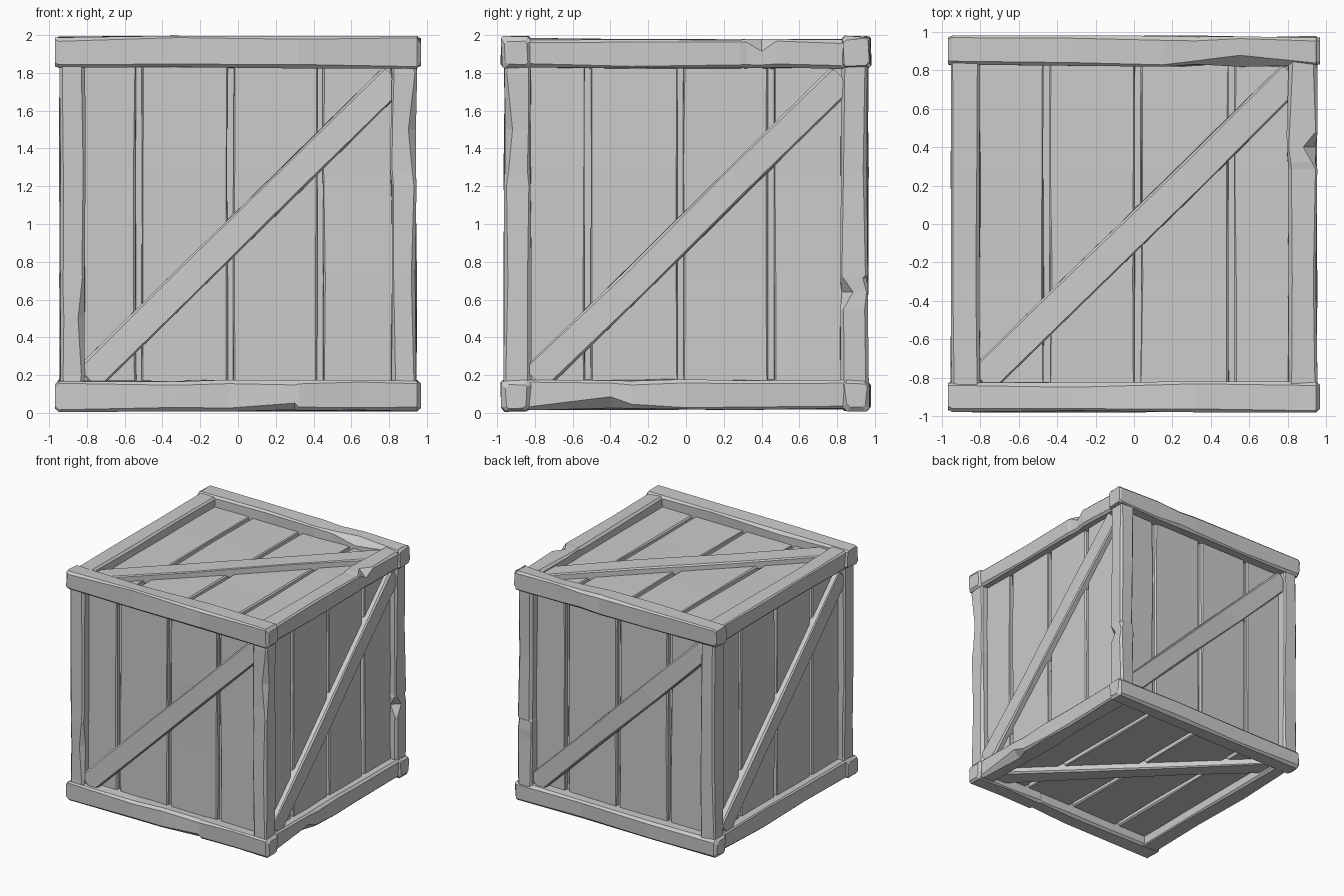
import bpy, bmesh, random
from mathutils import Matrix, Vector

if "Cube" in bpy.data.objects:
    bpy.data.objects.remove(bpy.data.objects["Cube"])

random.seed(7)
LIFT = Matrix.Translation((0, 0, 1))      # the crate is designed around its centre

wood = bpy.data.materials.new("plain_grey_wood")
wood.diffuse_color = (0.6, 0.6, 0.6, 1)
wood.use_nodes = True
wood.node_tree.nodes["Principled BSDF"].inputs["Base Color"].default_value = wood.diffuse_color


def timber(name, matrix, xs, ys, zs, chamfer=(0.008, 0.022), wobble=0.006, end=0.014, chips=(), cuts=2):
    """Hewn timber along local X. chips: (position, corner, size, half width)."""
    x0, x1 = xs
    stations = {x0, x0 + end, x1 - end, x1}
    stations |= {x0 + (x1 - x0) * (i + 1) / (cuts + 1) for i in range(cuts)}
    for t, _, _, w in chips:
        stations |= {t - w, t, t + w}
    bm = bmesh.new()
    rings = []
    for x in sorted(s for s in stations if x0 <= s <= x1):
        inset = end * random.uniform(0.4, 1) if x in (x0, x1) else 0
        dents = {c: s for t, c, s, _ in chips if abs(t - x) < 1e-6}
        ring = []
        for c, (sy, sz) in enumerate(((0, 0), (1, 0), (1, 1), (0, 1))):
            dy, dz = (1 - 2 * sy), (1 - 2 * sz)          # directions into the timber
            y = ys[sy] + dy * inset + random.uniform(-wobble, wobble)
            z = zs[sz] + dz * inset + random.uniform(-wobble, wobble)
            k = dents.get(c, random.uniform(*chamfer))
            pair = [(y, z + dz * k), (y + dy * k, z)]
            if c % 2:
                pair.reverse()
            ring += [bm.verts.new((x, *p)) for p in pair]
        rings.append(ring)
    for a, b in zip(rings, rings[1:]):
        for i in range(8):
            j = (i + 1) % 8
            bm.faces.new((a[i], a[j], b[j], b[i]))
    bm.faces.new(rings[0])
    bm.faces.new(rings[-1])
    bm.transform(LIFT @ matrix)
    bmesh.ops.recalc_face_normals(bm, faces=bm.faces)
    mesh = bpy.data.meshes.new(name)
    bm.to_mesh(mesh)
    bm.free()
    mesh.materials.append(wood)
    obj = bpy.data.objects.new(name, mesh)
    bpy.context.collection.objects.link(obj)
    return obj


def basis(u, v, n):
    return Matrix((u, v, n)).transposed().to_4x4()


def span(sign, lo, hi):
    return (lo, hi) if sign > 0 else (-hi, -lo)


X, Y, Z = Vector((1, 0, 0)), Vector((0, 1, 0)), Vector((0, 0, 1))
ALONG_X, ALONG_Y, ALONG_Z = basis(X, Y, Z), basis(Y, Z, X), basis(Z, X, Y)
side = {1: {"x": "right", "y": "back", "z": "top"}, -1: {"x": "left", "y": "front", "z": "bottom"}}

# chipped and split spots on single timbers
rail_chips = {(1, 1): [(0.55, 3, 0.06, 0.4)], (-1, -1): [(0.3, 0, 0.035, 0.35)]}
cross_chips = {(1, 1): [(0.40, 2, 0.065, 0.08)], (1, -1): [(-0.4, 3, 0.06, 0.4)]}
post_chips = {(1, 1): [(-0.36, 1, 0.06, 0.09)], (-1, -1): [(-0.5, 1, 0.035, 0.3)],
              (1, -1): [(0.5, 1, 0.04, 0.3)]}

# frame: long rails, cross rails and corner posts
for a in (-1, 1):
    for b in (-1, 1):
        timber(f"{side[b]['z']}_{side[a]['y']}_rail", ALONG_X, (-0.968, 0.968),
               span(a, 0.825, 0.975), span(b, 0.83, 0.99), (0.008, 0.025), 0.007, 0.02,
               rail_chips.get((a, b), ()))
        timber(f"{side[b]['z']}_{side[a]['x']}_cross_rail", ALONG_Y, (-0.86, 0.86),
               span(b, 0.825, 0.98), span(a, 0.80, 0.95), chips=cross_chips.get((a, b), ()))
        timber(f"{side[b]['y']}_{side[a]['x']}_post", ALONG_Z, (-0.86, 0.86),
               span(a, 0.81, 0.943), span(b, 0.82, 0.962), chips=post_chips.get((a, b), ()))

# inner box that closes the gaps between planks
timber("inner_box", Matrix.Identity(4), (-0.85, 0.85), (-0.85, 0.85), (-0.85, 0.85),
       (0.002, 0.002), 0, 0.002, cuts=0)

# six panels, each with four planks and a diagonal brace
panels = {
    "front": (basis(X, Z, -Y), 0.885, (-0.525, -0.04, 0.435)),
    "back": (basis(-X, Z, Y), 0.885, (-0.525, -0.03, 0.46)),
    "right": (basis(Y, Z, X), 0.885, (-0.52, -0.03, 0.45)),
    "left": (basis(-Y, Z, -X), 0.885, (-0.52, -0.03, 0.45)),
    "top": (basis(X, Y, Z), 0.90, (-0.455, 0.02, 0.508)),
    "bottom": (basis(-X, Y, -Z), 0.90, (-0.455, 0.02, 0.508)),
}
quarter = Matrix.Rotation(1.5708, 4, 'Z')
for name, (frame, depth, gaps) in panels.items():
    edges = (-0.885,) + gaps + (0.885,)
    for i in range(4):
        # local X of the plank runs up the panel, so its Y is minus u
        timber(f"{name}_plank_{i + 1}", frame @ quarter, (-0.87, 0.87),
               (-edges[i + 1] + 0.016, -edges[i] - 0.016), (0.84, depth),
               (0.003, 0.012), 0.003, 0.004)
    tilt = Matrix.Translation((0.015, -0.025, 0)) @ Matrix.Rotation(0.775, 4, 'Z')
    timber(f"{name}_diagonal_brace", frame @ tilt, (-1.14, 1.14), (-0.08, 0.08),
           (depth - 0.03, depth + 0.05), (0.005, 0.016), 0.005, 0.01)
